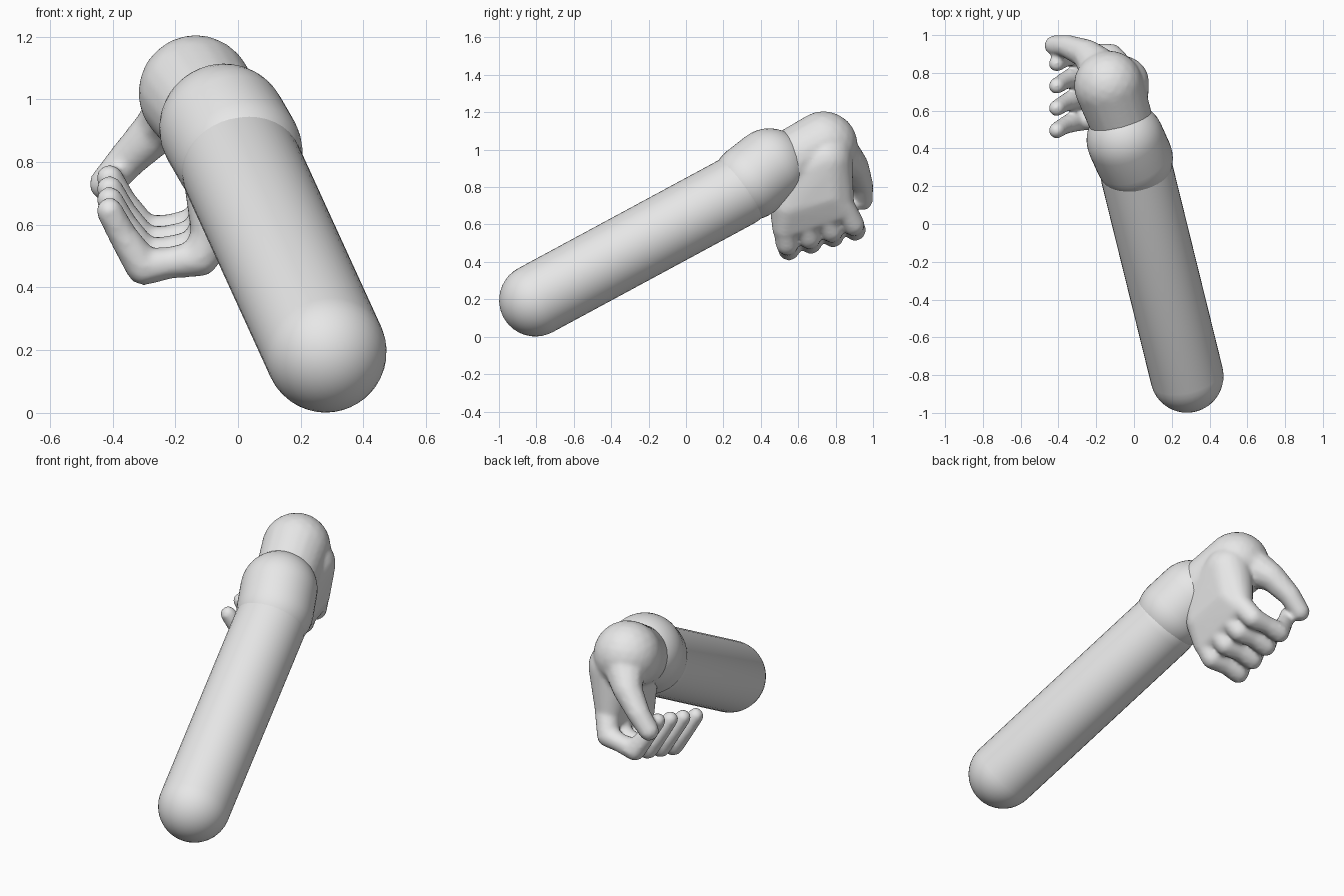
import bpy, bmesh, math
from mathutils import Vector

if "Cube" in bpy.data.objects:
    bpy.data.objects.remove(bpy.data.objects["Cube"])

grey = bpy.data.materials.new("light_grey")
grey.diffuse_color = (0.8, 0.8, 0.8, 1)
grey.use_nodes = True
grey.node_tree.nodes["Principled BSDF"].inputs["Base Color"].default_value = grey.diffuse_color


def add_hull(bm, balls, sub=3):
    """Add the convex hull of several balls (x, y, z, radius)."""
    part = bmesh.new()
    for x, y, z, r in balls:
        new = bmesh.ops.create_icosphere(part, subdivisions=sub, radius=r)["verts"]
        bmesh.ops.translate(part, verts=new, vec=(x, y, z))
    hull = bmesh.ops.convex_hull(part, input=part.verts[:])
    junk = {v for v in hull["geom_interior"] + hull["geom_unused"]
            if isinstance(v, bmesh.types.BMVert)}
    bmesh.ops.delete(part, geom=list(junk), context='VERTS')
    mesh = bpy.data.meshes.new("piece")
    part.to_mesh(mesh)
    part.free()
    bm.from_mesh(mesh)
    bpy.data.meshes.remove(mesh)


def add_limb(bm, balls):
    """Chain tapered capsules along a list of balls."""
    for a, b in zip(balls, balls[1:]):
        add_hull(bm, [a, b], 2)


def finish(bm, name):
    mesh = bpy.data.meshes.new(name)
    bm.to_mesh(mesh)
    bm.free()
    mesh.materials.append(grey)
    ob = bpy.data.objects.new(name, mesh)
    bpy.context.collection.objects.link(ob)
    return ob


def capsule(name, a, b, r, segs=40, rings=10):
    """Round-ended tube made of rings swept from a to b."""
    a, b = Vector(a), Vector(b)
    length = (b - a).length
    profile = []
    for i in range(rings + 1):
        t = math.pi / 2 * i / rings
        profile.append((r * math.sin(t), -r * math.cos(t)))
    for i in range(rings + 1):
        t = math.pi / 2 * i / rings
        profile.append((r * math.cos(t), length + r * math.sin(t)))
    bm = bmesh.new()
    verts = [bm.verts.new((p, 0, h)) for p, h in profile]
    edges = [bm.edges.new(pair) for pair in zip(verts, verts[1:])]
    bmesh.ops.spin(bm, geom=verts + edges, cent=(0, 0, 0), axis=(0, 0, 1),
                   angle=math.tau, steps=segs, use_merge=True)
    bmesh.ops.remove_doubles(bm, verts=bm.verts, dist=1e-4)
    bmesh.ops.recalc_face_normals(bm, faces=bm.faces)
    for f in bm.faces:
        f.smooth = True
    ob = finish(bm, name)
    ob.location = a
    ob.rotation_euler = (b - a).to_track_quat('Z', 'Y').to_euler()
    return ob


# Forearm and the slightly wider wrist cuff
capsule("forearm", (0.28, -0.805, 0.195), (0.015, 0.27, 0.775), 0.194)
capsule("wrist_cuff", (0.0, 0.345, 0.83), (-0.045, 0.445, 0.908), 0.206)

# Hand: wrist knob, palm, thumb and four curled fingers
hand = bmesh.new()
add_hull(hand, [(-0.135, 0.735, 1.022, 0.184), (-0.07, 0.55, 0.93, 0.17)])
add_hull(hand, [(-0.06, 0.56, 0.86, 0.13), (-0.06, 0.75, 0.94, 0.14),
                (-0.05, 0.55, 0.70, 0.10), (-0.06, 0.77, 0.76, 0.10),
                (-0.08, 0.53, 0.58, 0.07), (-0.08, 0.83, 0.68, 0.07)])
add_limb(hand, [(-0.16, 0.80, 1.0, 0.12), (-0.25, 0.90, 0.91, 0.08),
                (-0.35, 0.94, 0.81, 0.063), (-0.42, 0.945, 0.73, 0.056)])
for i in range(4):  # little finger to index finger
    y, z = 0.55 + 0.118 * i, 0.035 * i
    add_limb(hand, [(-0.07, 0.53 + 0.1 * i, 0.60 + z, 0.07),
                    (-0.12, y - 0.01, 0.495 + z, 0.062),
                    (-0.21, y, 0.48 + z, 0.052),
                    (-0.30, y, 0.465 + z, 0.06),
                    (-0.37, y - 0.03, 0.57 + z, 0.047),
                    (-0.41, y - 0.055, 0.645 + z, 0.044)])
hand_ob = finish(hand, "hand")

# Fuse the hand pieces into one soft skin
fuse = hand_ob.modifiers.new("fuse", 'REMESH')
fuse.mode = 'VOXEL'
fuse.voxel_size = 0.012
fuse.use_smooth_shade = True
soften = hand_ob.modifiers.new("soften", 'SMOOTH')
soften.factor = 0.5
soften.iterations = 7
